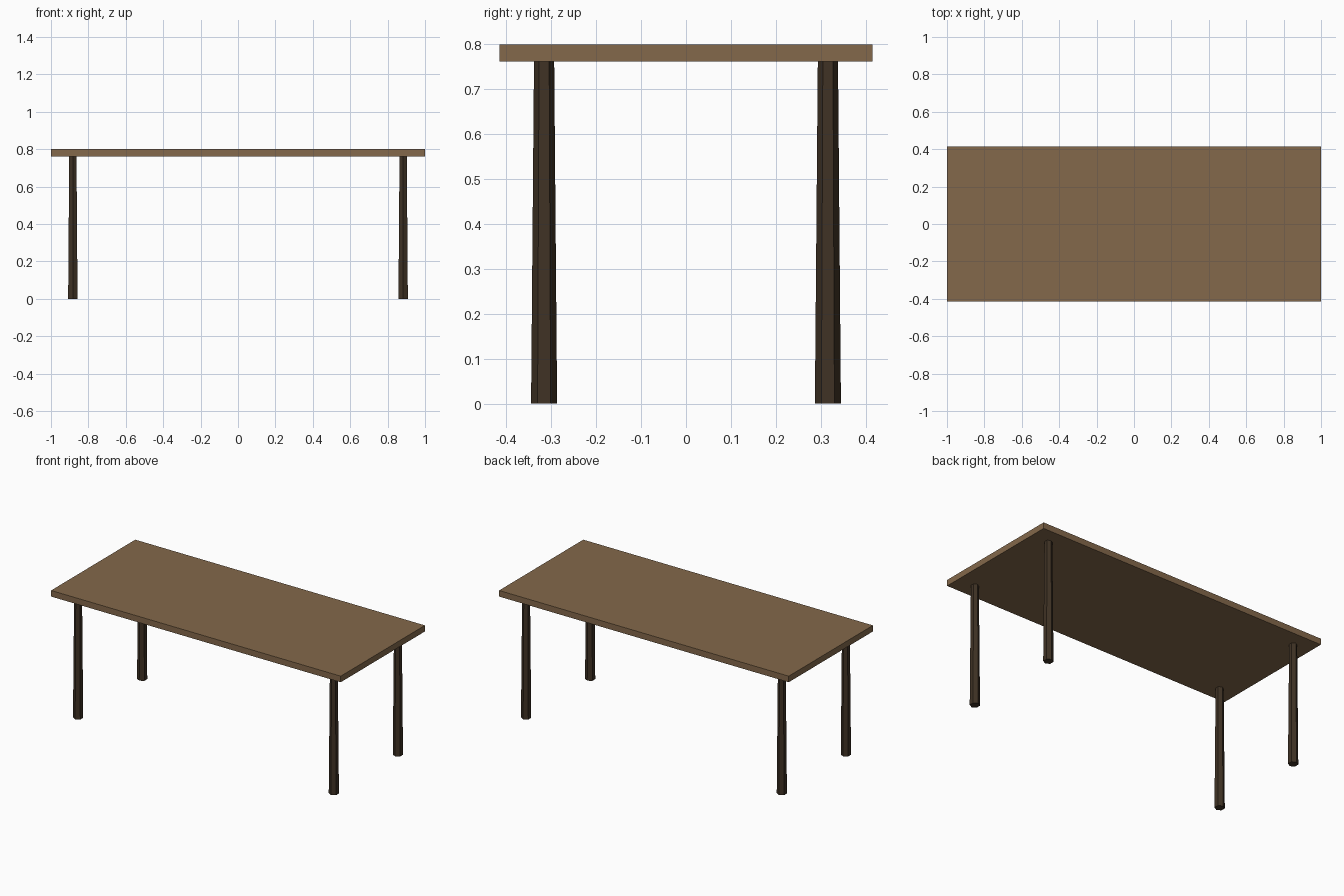
import bpy, bmesh
from mathutils import Matrix

if "Cube" in bpy.data.objects:
    bpy.data.objects.remove(bpy.data.objects["Cube"])


def material(name, color):
    m = bpy.data.materials.new(name)
    m.diffuse_color = (*color, 1)
    m.use_nodes = True
    m.node_tree.nodes["Principled BSDF"].inputs["Base Color"].default_value = m.diffuse_color
    return m


def finish(name, bm, mat):
    mesh = bpy.data.meshes.new(name)
    bm.to_mesh(mesh)
    bm.free()
    mesh.materials.append(mat)
    obj = bpy.data.objects.new(name, mesh)
    bpy.context.collection.objects.link(obj)
    return obj


wood = material("wood", (0.23, 0.14, 0.07))
dark_wood = material("dark_wood", (0.05, 0.032, 0.018))

TOP_BOTTOM, HEIGHT = 0.762, 0.80

# Tabletop slab
bm = bmesh.new()
bmesh.ops.create_cube(bm, size=1, matrix=Matrix.Translation((0, 0, (TOP_BOTTOM + HEIGHT) / 2))
                      @ Matrix.Diagonal((2, 0.83, HEIGHT - TOP_BOTTOM, 1)))
finish("tabletop", bm, wood)


# Six-sided legs, slightly wider at the floor, corners pointing along y
def leg(name, x, y):
    bm = bmesh.new()
    bmesh.ops.create_cone(bm, cap_ends=True, segments=6, radius1=0.029, radius2=0.0225,
                          depth=TOP_BOTTOM, matrix=Matrix.Translation((x, y, TOP_BOTTOM / 2)))
    finish(name, bm, dark_wood)


for side, sx in (("left", -1), ("right", 1)):
    for end, sy in (("front", -1), ("back", 1)):
        leg(f"{end}_{side}_leg", sx * 0.883, sy * 0.316)
